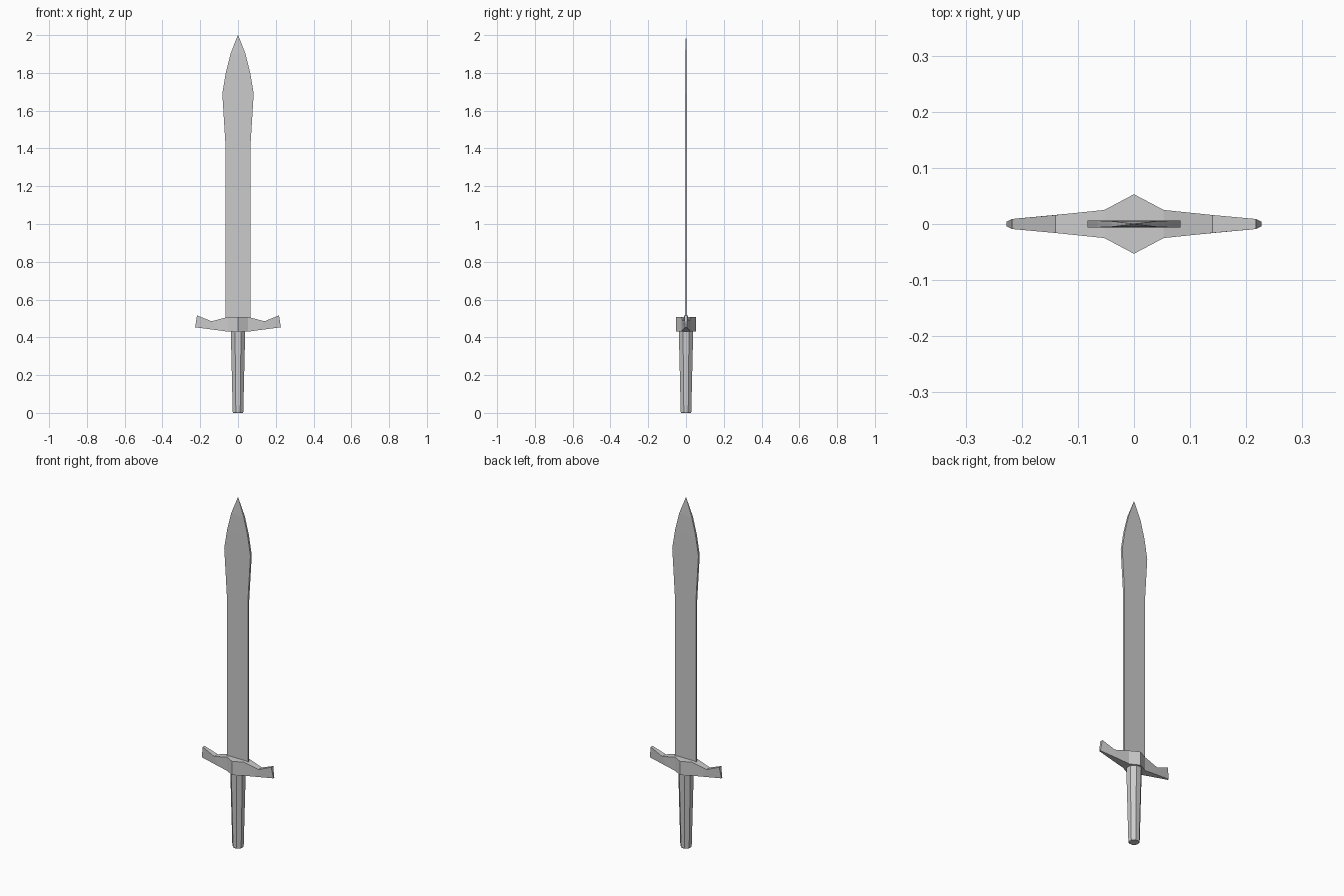
import bpy, bmesh, math

if "Cube" in bpy.data.objects:
    bpy.data.objects.remove(bpy.data.objects["Cube"])


def loft(name, sections):
    """Skin matching rings of points and cap both ends."""
    bm = bmesh.new()
    rings = [[bm.verts.new(p) for p in ring] for ring in sections]
    n = len(rings[0])
    for a, b in zip(rings, rings[1:]):
        for i in range(n):
            j = (i + 1) % n
            bm.faces.new((a[i], a[j], b[j], b[i]))
    bm.faces.new(rings[0])
    bm.faces.new(rings[-1])
    bmesh.ops.remove_doubles(bm, verts=bm.verts, dist=1e-5)
    bmesh.ops.recalc_face_normals(bm, faces=bm.faces)
    mesh = bpy.data.meshes.new(name)
    bm.to_mesh(mesh)
    bm.free()
    obj = bpy.data.objects.new(name, mesh)
    bpy.context.collection.objects.link(obj)
    return obj


# Blade: flat leaf-shaped bar (z, half width, half thickness)
blade = [(0.50, 0.067, 0.006), (1.43, 0.067, 0.006), (1.69, 0.083, 0.006),
         (1.80, 0.065, 0.006), (1.90, 0.040, 0.005), (2.0, 0.001, 0.0005)]
loft("blade", [[(-w, -t, z), (w, -t, z), (w, t, z), (-w, t, z)]
               for z, w, t in blade])

# Crossguard: right half (top x, top z, top y, bottom x, bottom z, bottom y)
half = [(0.053, 0.508, 0.025, 0.053, 0.430, 0.025),
        (0.140, 0.485, 0.016, 0.110, 0.438, 0.019),
        (0.217, 0.516, 0.009, 0.227, 0.453, 0.004)]
centre = (0, 0.508, 0.053, 0, 0.430, 0.053)
left = [(-a, b, c, -d, e, f) for a, b, c, d, e, f in reversed(half)]
loft("crossguard", [[(tx, -ty, tz), (tx, ty, tz), (bx, by, bz), (bx, -by, bz)]
                    for tx, tz, ty, bx, bz, by in left + [centre] + half])

# Grip: tapered octagonal handle with a small bevelled foot
sides = 8
grip = [(0.0, 0.025), (0.006, 0.028), (0.43, 0.038)]
rings = []
for z, apothem in grip:
    r = apothem / math.cos(math.pi / sides)
    rings.append([(r * math.cos((i + 0.5) * math.tau / sides),
                   r * math.sin((i + 0.5) * math.tau / sides), z)
                  for i in range(sides)])
loft("grip", rings)
